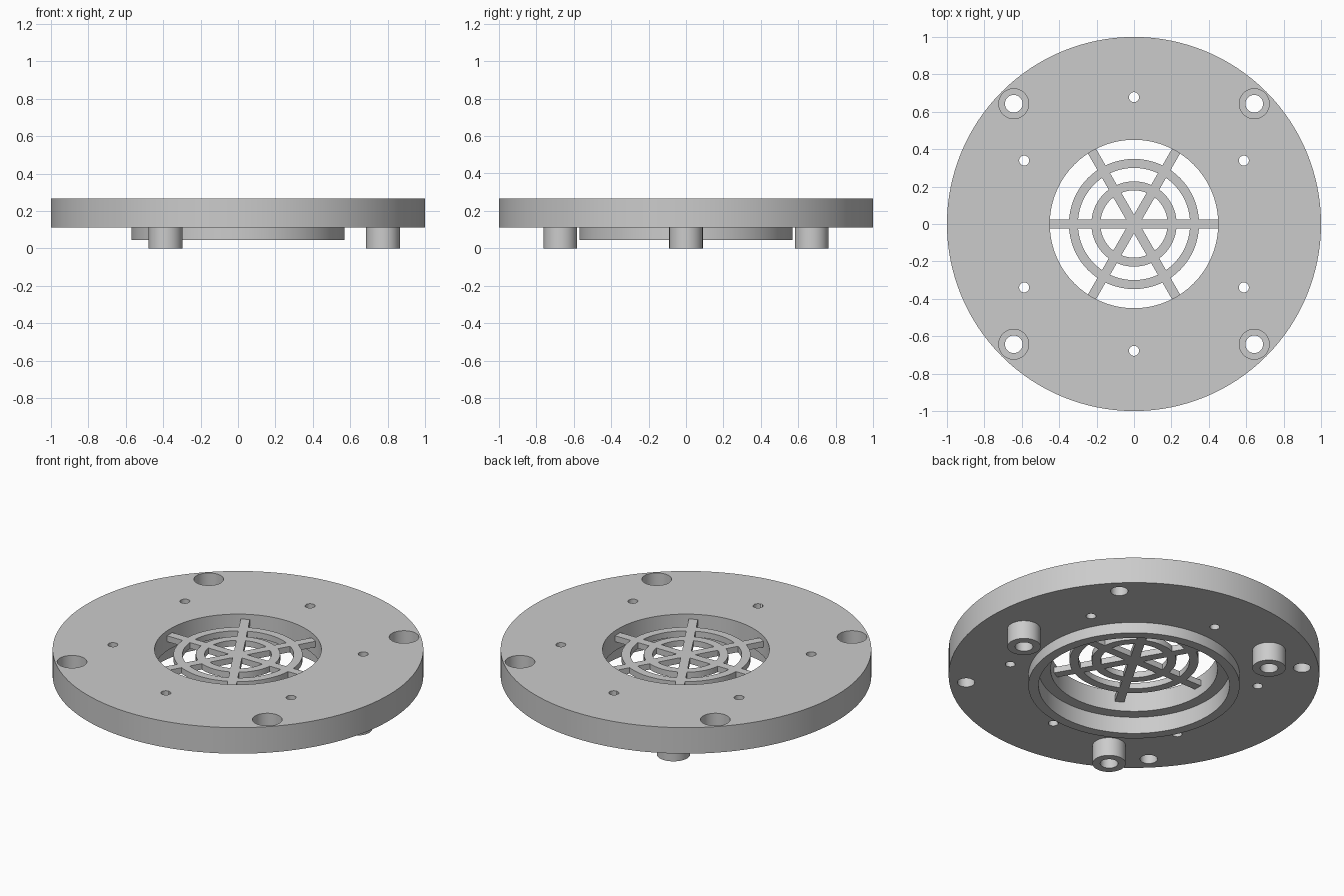
import bpy, bmesh
from math import sin, cos, pi, radians

if "Cube" in bpy.data.objects:
    bpy.data.objects.remove(bpy.data.objects["Cube"])


def lathe(name, profile, seg=96, loc=(0, 0, 0)):
    """Revolve a closed (radius, z) outline around z."""
    bm = bmesh.new()
    rings = [[bm.verts.new((r * cos(2 * pi * i / seg), r * sin(2 * pi * i / seg), z))
              for r, z in profile] for i in range(seg)]
    n = len(profile)
    for i in range(seg):
        a, b = rings[i], rings[(i + 1) % seg]
        for j in range(n):
            k = (j + 1) % n
            bm.faces.new((a[j], b[j], b[k], a[k]))
    bmesh.ops.recalc_face_normals(bm, faces=bm.faces)
    return finish(name, bm, loc)


def finish(name, bm, loc=(0, 0, 0)):
    me = bpy.data.meshes.new(name)
    bm.to_mesh(me)
    bm.free()
    ob = bpy.data.objects.new(name, me)
    ob.location = loc
    bpy.context.collection.objects.link(ob)
    return ob


def ring(name, r_in, r_out, z0, z1, seg=96):
    return lathe(name, [(r_in, z0), (r_out, z0), (r_out, z1), (r_in, z1)], seg)


def smooth(ob):
    bpy.ops.object.select_all(action='DESELECT')
    ob.select_set(True)
    bpy.context.view_layer.objects.active = ob
    bpy.ops.object.shade_smooth_by_angle(angle=radians(30))


def add_cylinder(bm, x, y, r, z0, z1, seg=32):
    made = bmesh.ops.create_cone(bm, cap_ends=True, segments=seg, radius1=r,
                                 radius2=r, depth=z1 - z0)
    bmesh.ops.translate(bm, verts=made['verts'], vec=(x, y, (z0 + z1) / 2))


def cut(target, bm):
    """Subtract the bmesh from the target and discard the cutter."""
    cutter = finish("hole_cutter", bm)
    cutter.hide_render = True
    mod = target.modifiers.new("holes", 'BOOLEAN')
    mod.operation, mod.solver, mod.object = 'DIFFERENCE', 'EXACT', cutter
    bpy.context.view_layer.objects.active = target
    bpy.ops.object.modifier_apply(modifier=mod.name)
    bpy.data.objects.remove(cutter)


BOTTOM, TOP = 0.11, 0.265
corners = [(sx * 0.643, sy * 0.643) for sx in (-1, 1) for sy in (-1, 1)]

# Round plate with central opening, stepped recess and lower collar
plate = lathe("plate", [(0.45, TOP), (1, TOP), (1, BOTTOM), (0.57, BOTTOM),
                        (0.57, 0.045), (0.515, 0.045), (0.515, 0.145), (0.45, 0.145)], 128)

# Through holes: four mounting holes and six small screw holes
bm = bmesh.new()
for x, y in corners:
    add_cylinder(bm, x, y, 0.047, 0, 0.4)
for i in range(6):
    a = radians(30 + 60 * i)
    add_cylinder(bm, 0.678 * cos(a), 0.678 * sin(a), 0.027, 0, 0.4, 24)
cut(plate, bm)

# Counterbores for the mounting bolt heads
bm = bmesh.new()
for x, y in corners:
    add_cylinder(bm, x, y, 0.08, 0.165, 0.4, 48)
cut(plate, bm)
smooth(plate)

# Three hollow standoffs underneath
for i in range(3):
    a = radians(120 * i)
    post = lathe(f"standoff_{i + 1}", [(0.048, 0), (0.09, 0), (0.09, BOTTOM), (0.048, BOTTOM)],
                 48, (0.775 * cos(a), 0.775 * sin(a), 0))
    smooth(post)

# Grille: two rings and three crossing bars, joined into one solid
G0, G1 = 0.2, 0.235
grille = ring("grille", 0.30, 0.348, G0, G1)
parts = [ring("grille_inner_ring", 0.18, 0.228, G0, G1)]
for i in range(3):
    bm = bmesh.new()
    bmesh.ops.create_cube(bm, size=1)
    bmesh.ops.scale(bm, verts=bm.verts, vec=(0.904, 0.05, G1 - G0))
    bar = finish("grille_bar", bm, (0, 0, (G0 + G1) / 2))
    bar.rotation_euler.z = radians(60 * i)
    parts.append(bar)
bpy.context.view_layer.update()
for part in parts:
    mod = grille.modifiers.new("join", 'BOOLEAN')
    mod.operation, mod.solver, mod.object = 'UNION', 'EXACT', part
    bpy.context.view_layer.objects.active = grille
    bpy.ops.object.modifier_apply(modifier=mod.name)
    bpy.data.objects.remove(part)
smooth(grille)
